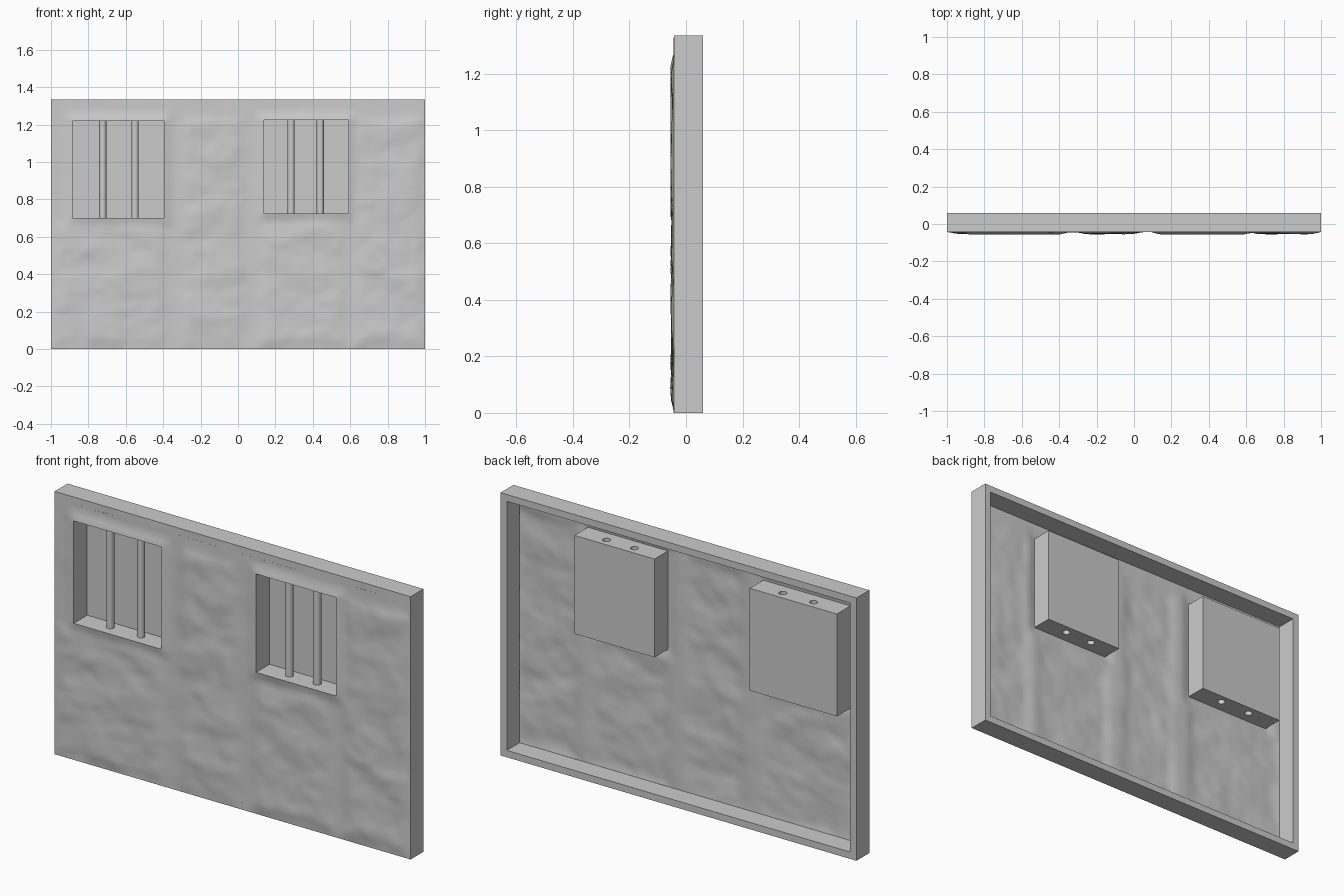
import bpy, bmesh
from mathutils import noise, Vector

if "Cube" in bpy.data.objects:
    bpy.data.objects.remove(bpy.data.objects["Cube"])

W, H = 1.0, 1.335            # half width, height
BACK, EDGE, FRAME = 0.06, -0.043, -0.055
RIM = 0.035
# windows: x0, x1, z0, z1, bar positions
WINDOWS = [(-0.885, -0.395, 0.70, 1.22, (-0.723, -0.55)),
           (0.14, 0.59, 0.725, 1.225, (0.284, 0.44))]
# raised lumpy plaster panels: x0, x1, z0, z1
PANELS = [(-0.97, -0.40, 0.03, 0.66), (-0.28, 0.02, 0.03, 1.22),
          (0.13, 0.56, 0.03, 0.68), (0.64, 0.98, 0.03, 1.22)]


def add_object(name, bm):
    me = bpy.data.meshes.new(name)
    bm.to_mesh(me)
    bm.free()
    ob = bpy.data.objects.new(name, me)
    bpy.context.collection.objects.link(ob)
    return ob


def smooth_by_angle(ob):
    bpy.ops.object.select_all(action='DESELECT')
    ob.select_set(True)
    bpy.context.view_layer.objects.active = ob
    bpy.ops.object.shade_smooth_by_angle(angle=0.6)


def step(t):
    t = max(0.0, min(1.0, t))
    return t * t * (3 - 2 * t)


def outside(x, z, r):
    return max(r[0] - x, x - r[1], r[2] - z, z - r[3])


def front_y(x, z):
    """Depth of the plaster skin at a point."""
    bump = max(step(0.5 - outside(x, z, p) / 0.07) for p in PANELS)
    n = noise.noise(Vector((x * 6, z * 9, 1.7))) + 0.5 * noise.noise(Vector((x * 16, z * 20, 5.0)))
    y = EDGE - 0.002 * n - bump * (0.007 + 0.005 * n)
    dent = step(1 - ((x + 0.2) ** 2 + (z - 0.48) ** 2) ** 0.5 / 0.06)
    y += 0.004 * dent
    for w in WINDOWS:
        k = step(1 - max(0, outside(x, z, w)) / 0.05)
        y += (FRAME - y) * k
    border = step(min(W - abs(x), z, H - z) / 0.03)
    return max(-0.06, EDGE + (y - EDGE) * border)


def ruler(stops, size):
    """Evenly divide between fixed stops."""
    out = [stops[0]]
    for a, b in zip(stops, stops[1:]):
        n = max(1, round((b - a) / size))
        out += [a + (b - a) * i / n for i in range(1, n + 1)]
    return out


# plaster skin with window openings
xs = ruler(sorted([-W, W] + [v for w in WINDOWS for v in w[:2]]), 0.022)
zs = ruler(sorted([0, H] + [v for w in WINDOWS for v in w[2:4]]), 0.022)
bm = bmesh.new()
grid = [[bm.verts.new((x, front_y(x, z), z)) for x in xs] for z in zs]
for j in range(len(zs) - 1):
    for i in range(len(xs) - 1):
        cx, cz = (xs[i] + xs[i + 1]) / 2, (zs[j] + zs[j + 1]) / 2
        if all(outside(cx, cz, w) > 0 for w in WINDOWS):
            bm.faces.new((grid[j][i], grid[j][i + 1], grid[j + 1][i + 1], grid[j + 1][i]))
loose = [v for v in bm.verts if not v.link_faces]
bmesh.ops.delete(bm, geom=loose, context='VERTS')
smooth_by_angle(add_object("plaster_skin", bm))

# rim around the open back: outer wall, back lip, inner wall
bm = bmesh.new()
loops = []
for inset, y in ((0, EDGE), (0, BACK), (RIM, BACK), (RIM, EDGE)):
    a, b, c = W - inset, inset, H - inset
    loops.append([bm.verts.new((x, y, z)) for x, z in ((-a, b), (a, b), (a, c), (-a, c))])
for p, q in zip(loops, loops[1:]):
    for i in range(4):
        k = (i + 1) % 4
        bm.faces.new((p[i], q[i], q[k], p[k]))
bmesh.ops.recalc_face_normals(bm, faces=bm.faces)
smooth_by_angle(add_object("back_rim", bm))

# window recess = box minus bars, opened at the front (bars stay as hollow tubes)
for n, (x0, x1, z0, z1, bars) in enumerate(WINDOWS, 1):
    bm = bmesh.new()
    bmesh.ops.create_cube(bm, size=1)
    for v in bm.verts:
        v.co = ((x0 + x1) / 2 + v.co.x * (x1 - x0),
                (FRAME + 0.053) / 2 + v.co.y * (0.053 - FRAME),
                (z0 + z1) / 2 + v.co.z * (z1 - z0))
    box = add_object(f"window_recess_{n}", bm)
    bm = bmesh.new()
    for bx in bars:
        made = bmesh.ops.create_cone(bm, cap_ends=True, segments=16, radius1=0.019,
                                     radius2=0.019, depth=0.8)
        bmesh.ops.translate(bm, verts=made['verts'], vec=(bx, 0.008, (z0 + z1) / 2))
    cutter = add_object(f"bar_cutter_{n}", bm)
    mod = box.modifiers.new("bars", 'BOOLEAN')
    mod.operation, mod.solver, mod.object = 'DIFFERENCE', 'EXACT', cutter
    bpy.context.view_layer.update()
    cut = box.evaluated_get(bpy.context.evaluated_depsgraph_get())
    bm = bmesh.new()
    bm.from_mesh(cut.to_mesh())
    box.modifiers.clear()
    bpy.data.objects.remove(cutter)
    front = [f for f in bm.faces if all(v.co.y < FRAME + 1e-3 for v in f.verts)]
    bmesh.ops.delete(bm, geom=front, context='FACES')
    bmesh.ops.reverse_faces(bm, faces=bm.faces)
    bm.to_mesh(box.data)
    bm.free()
    smooth_by_angle(box)
